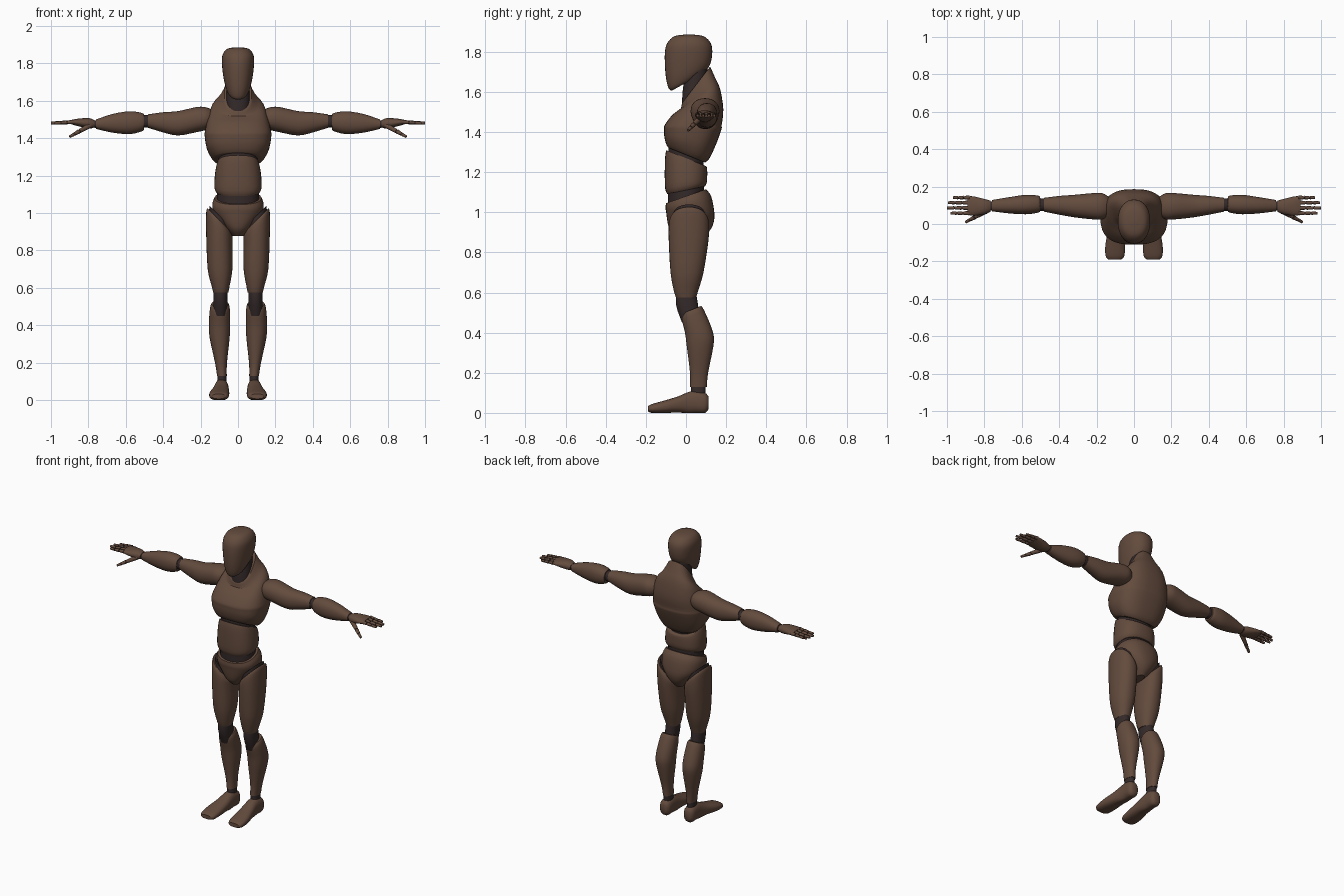
import bpy, bmesh, math
from mathutils import Vector


def material(name, rgb):
    m = bpy.data.materials.new(name)
    m.diffuse_color = (*rgb, 1)
    return m


BROWN = material("brown shell", (0.125, 0.070, 0.047))
DARK = material("dark joint", (0.034, 0.022, 0.022))


def finish(name, bm, mat, mirror):
    bmesh.ops.recalc_face_normals(bm, faces=bm.faces)
    me = bpy.data.meshes.new(name)
    bm.to_mesh(me)
    bm.free()
    me.materials.append(mat)
    me.shade_smooth()
    me.set_sharp_from_angle(angle=math.radians(42))
    ob = bpy.data.objects.new(name, me)
    bpy.context.collection.objects.link(ob)
    if mirror:
        ob.modifiers.new("mirror", 'MIRROR').use_mirror_merge = False
    return ob


def spline(rings, sub):
    """Smoothly interpolate ring values."""
    rows = [tuple(r) + (0,) * (7 - len(r)) for r in rings]
    out = []
    for i in range(len(rows) - 1):
        p0, p1, p2, p3 = (rows[max(i - 1, 0)], rows[i], rows[i + 1],
                          rows[min(i + 2, len(rows) - 1)])
        for k in range(sub):
            t = k / sub
            out.append([0.5 * (2 * b + (c - a) * t + (2 * a - 5 * b + 4 * c - d) * t * t
                               + (3 * b - a - 3 * c + d) * t ** 3)
                        for a, b, c, d in zip(p0, p1, p2, p3)])
    return out + [rows[-1]]


def loft(name, rings, mat=BROWN, axis='z', power=2.2, segs=32, sub=3, mirror=False, floor=False):
    """Rings are (station, centre 1, centre 2, radius 1, radius 2, tilt 1, tilt 2)."""
    bm = bmesh.new()
    loops = []
    for t, c1, c2, r1, r2, s1, s2 in spline(rings, sub):
        loop = []
        for i in range(segs):
            a = math.tau * i / segs
            ca, sa = math.cos(a), math.sin(a)
            u = r1 * math.copysign(abs(ca) ** (2 / power), ca)
            v = r2 * math.copysign(abs(sa) ** (2 / power), sa)
            w = t + s1 * u + s2 * v
            p = {'z': (c1 + u, c2 + v, w), 'x': (w, c1 + u, c2 + v),
                 'y': (c1 + u, w, c2 + v)}[axis]
            if floor:
                p = (p[0], p[1], max(p[2], 0))
            loop.append(bm.verts.new(p))
        loops.append(loop)
    for a, b in zip(loops, loops[1:]):
        for i in range(segs):
            j = (i + 1) % segs
            bm.faces.new((a[i], a[j], b[j], b[i]))
    bm.faces.new(loops[0])
    bm.faces.new(loops[-1])
    return finish(name, bm, mat, mirror)


def rod(name, p, q, r1, r2, mat=BROWN):
    """Tapered finger segment between two points, on both sides."""
    p, q = Vector(p), Vector(q)
    bm = bmesh.new()
    bmesh.ops.create_cone(bm, cap_ends=True, segments=12, radius1=r1, radius2=r2,
                          depth=(q - p).length)
    bmesh.ops.rotate(bm, verts=bm.verts, matrix=(q - p).to_track_quat('Z', 'Y').to_matrix())
    bmesh.ops.translate(bm, verts=bm.verts, vec=(p + q) / 2)
    return finish(name, bm, mat, True)


# Head and neck
loft("head", [(1.645, 0, 0, .045, .07, 0, .55), (1.66, 0, .005, .058, .09, 0, .5),
              (1.69, 0, .007, .070, .105, 0, .3), (1.74, 0, .01, .08, .115, 0, .1),
              (1.80, 0, .013, .086, .118), (1.84, 0, .015, .084, .11),
              (1.87, 0, .015, .068, .085), (1.882, 0, .015, .045, .055),
              (1.886, 0, .015, .01, .012)])
loft("neck", [(1.50, 0, .04, .066, .06), (1.60, 0, .043, .063, .06),
              (1.74, 0, .055, .058, .052)], DARK)

# Chest with a raised collar that climbs the back of the neck
loft("chest", [(1.285, 0, .003, .125, .092, 0, -.4), (1.305, 0, .008, .145, .108, 0, -.35),
               (1.35, 0, .018, .168, .126, 0, -.2), (1.41, 0, .033, .178, .143),
               (1.435, 0, .036, .177, .142), (1.50, 0, .06, .163, .126, 0, .1),
               (1.565, 0, .07, .140, .10, 0, .5), (1.595, 0, .06, .10, .085, 0, .9),
               (1.635, 0, .05, .072, .07, 0, 1.3)], power=2.6, segs=48)

# Waist: abdomen shell with dark cores above and below
loft("upper_waist_core", [(1.2, 0, 0, .105, .088), (1.34, 0, 0, .105, .088)], DARK)
loft("abdomen", [(1.11, 0, 0, .114, .094, 0, .2), (1.135, 0, 0, .126, .104, 0, .15),
                 (1.2, 0, 0, .124, .106), (1.25, 0, 0, .116, .104, 0, -.25),
                 (1.27, 0, 0, .110, .098, 0, -.4)], power=2.4)
loft("lower_waist_core", [(1.03, 0, 0, .112, .09), (1.16, 0, 0, .112, .09)], DARK)

# Pelvis tapering to the crotch
loft("pelvis", [(1.08, 0, 0, .125, .10, 0, .35), (1.05, 0, .012, .137, .114, 0, .25),
                (1.0, 0, .021, .131, .12), (.95, 0, .023, .097, .115),
                (.91, 0, .02, .062, .10), (.878, 0, .02, .03, .07)], power=2.3)

# Legs
loft("hip_joint", [(.94, .098, .016, .058, .085, 1), (.985, .098, .016, .054, .08, 1)],
     DARK, mirror=True)
loft("thigh", [(.963, .1, .015, .063, .09, 1), (.94, .1, .015, .070, .10, .9),
               (.86, .1, .013, .070, .099, .3), (.70, .096, .005, .066, .082),
               (.61, .093, 0, .048, .061), (.575, .092, 0, .040, .05)], mirror=True)
loft("knee", [(.45, .095, .025, .036, .045), (.54, .094, .005, .038, .055),
              (.62, .093, 0, .036, .045)], DARK, mirror=True)
loft("shin", [(.515, .096, .03, .045, .045, 0, .4), (.49, .097, .035, .053, .056, 0, .35),
              (.40, .099, .065, .057, .070), (.33, .098, .07, .053, .066),
              (.20, .091, .065, .032, .045), (.13, .086, .062, .026, .042)], mirror=True)
loft("ankle", [(.08, .086, .06, .026, .036), (.15, .086, .062, .023, .037)], DARK, mirror=True)
loft("foot", [(.113, .088, .05, .022, .03), (.095, .088, .05, .036, .05),
              (.05, .088, .055, .038, .055), (.01, .089, .05, .040, .053),
              (-.04, .093, .042, .046, .040), (-.11, .100, .03, .053, .031),
              (-.17, .102, .022, .050, .022), (-.19, .103, .02, .035, .013)],
     axis='y', power=2.4, mirror=True, floor=True)

# Arms
loft("upper_arm", [(.135, .095, 1.505, .05, .045), (.17, .095, 1.505, .070, .060),
                   (.22, .095, 1.50, .070, .067), (.32, .096, 1.48, .060, .065),
                   (.40, .10, 1.485, .050, .054), (.48, .103, 1.492, .037, .036)],
     axis='x', mirror=True)
loft("elbow", [(.45, .103, 1.492, .033, .033), (.54, .105, 1.488, .034, .034)],
     DARK, 'x', mirror=True)
loft("forearm", [(.502, .106, 1.487, .040, .042), (.52, .106, 1.486, .047, .051),
                 (.58, .104, 1.483, .052, .061), (.67, .10, 1.48, .043, .050),
                 (.76, .098, 1.475, .030, .025)], axis='x', mirror=True)
loft("wrist", [(.74, .097, 1.475, .024, .02), (.79, .095, 1.477, .024, .02)],
     DARK, 'x', mirror=True)
loft("palm", [(.768, .095, 1.477, .030, .020), (.80, .093, 1.48, .041, .028),
              (.86, .096, 1.485, .052, .019), (.89, .099, 1.486, .048, .012)],
     axis='x', mirror=True)

# Fingers: three segments each with dark joints
for n, (y, tip) in enumerate([(.058, .98), (.086, 1.0), (.114, .995), (.141, .968)]):
    z0, drop = 1.487, .006
    step = (tip - .88) / 3
    rod(f"finger_core_{n}", (.87, y, z0), (tip - .01, y, z0 - drop), .007, .006, DARK)
    for k in range(3):
        x0 = .88 + k * step + (.003 if k else 0)
        x1 = .88 + (k + 1) * step - (.003 if k < 2 else 0)
        r = .0115 - .0012 * k
        rod(f"finger_{n}_{k}", (x0, y, z0 - drop * k / 3), (x1, y, z0 - drop * (k + 1) / 3),
            r, r - .002)

# Thumb
base, end = Vector((.79, .07, 1.47)), Vector((.9, .01, 1.408))
rod("thumb_core", base, base.lerp(end, .9), .009, .006, DARK)
for k, (a, b) in enumerate([(0, .52), (.56, .77), (.8, 1)]):
    rod(f"thumb_{k}", base.lerp(end, a), base.lerp(end, b), .015 - .003 * k, .011 - .002 * k)
